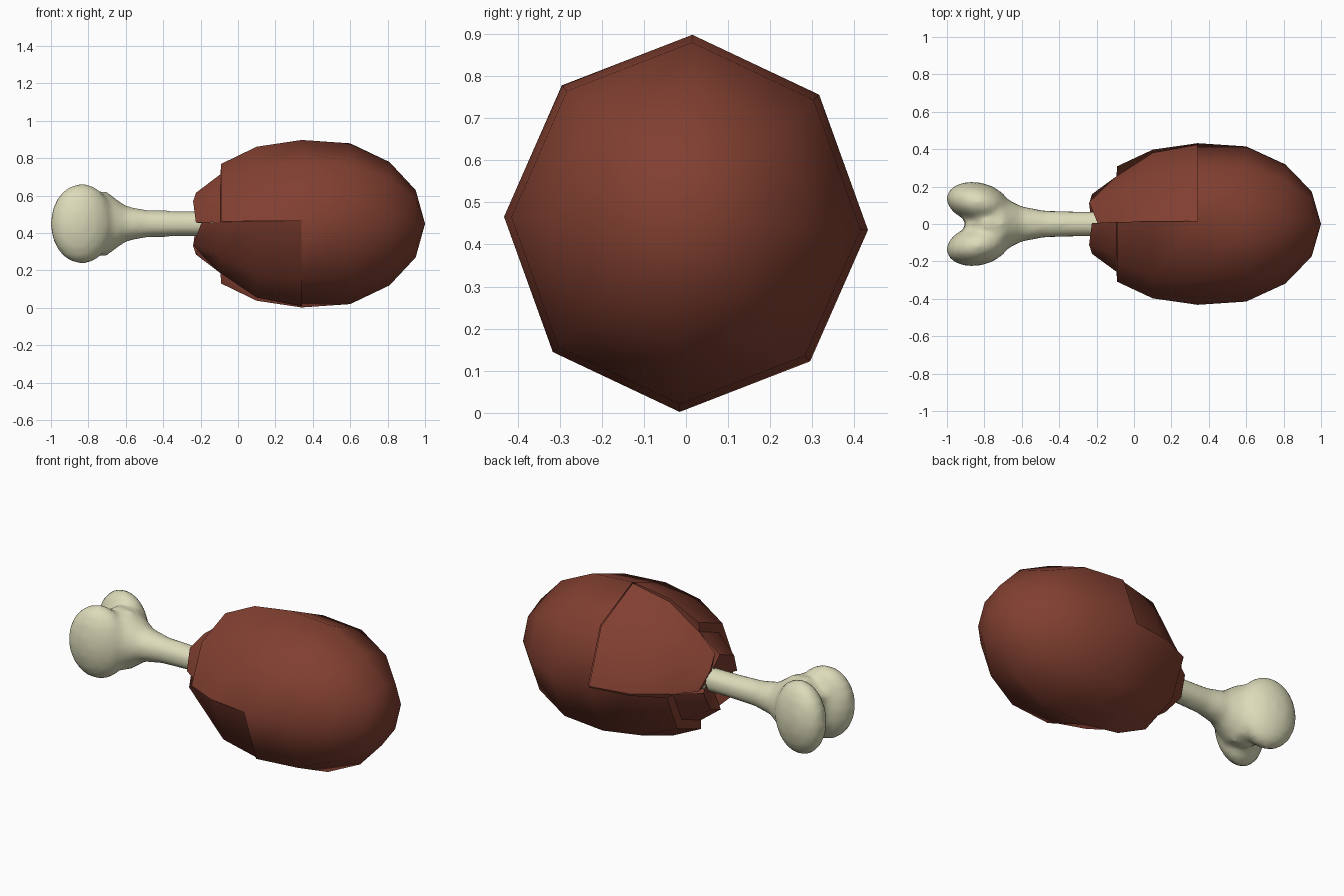
import bpy, bmesh, math
from mathutils import Matrix, Vector

cube = bpy.data.objects.get("Cube")
if cube:
    bpy.data.objects.remove(cube)

AXIS = 0.45            # height of the long axis
SIDES = 8
START = math.radians(88)


def material(name, color):
    m = bpy.data.materials.new(name)
    m.use_nodes = True
    m.diffuse_color = color
    m.node_tree.nodes["Principled BSDF"].inputs["Base Color"].default_value = color
    return m


meat = material("roasted brown", (0.22, 0.05, 0.03, 1))
bone = material("bone cream", (0.72, 0.71, 0.49, 1))


def finish(bm, name, mat, angle=50):
    me = bpy.data.meshes.new(name)
    bm.to_mesh(me)
    bm.free()
    ob = bpy.data.objects.new(name, me)
    bpy.context.collection.objects.link(ob)
    me.materials.append(mat)
    bpy.ops.object.select_all(action="DESELECT")
    ob.select_set(True)
    bpy.context.view_layer.objects.active = ob
    bpy.ops.object.shade_smooth_by_angle(angle=math.radians(angle))
    return ob


def sector(bm, profile, first, count, ridge_x=None):
    """Turn an (x, radius) profile about the long axis over some of the sides."""
    rings = []
    for i in range(first, first + count + 1):
        a = START + i * math.tau / SIDES
        pts = []
        for k, (x, r) in enumerate(profile):
            # the torn rim steps back at the quarter edges
            if ridge_x is not None and k == len(profile) - 2 and i % 2 == 0:
                x = ridge_x
            pts.append(bm.verts.new((x, 0.965 * r * math.cos(a), AXIS + r * math.sin(a))))
        rings.append(pts)
    for a, b in zip(rings, rings[1:]):
        for k in range(len(profile) - 1):
            bm.faces.new((a[k], a[k + 1], b[k + 1], b[k]))


def clean(bm):
    bmesh.ops.remove_doubles(bm, verts=bm.verts, dist=0.0005)
    bmesh.ops.recalc_face_normals(bm, faces=bm.faces)


# Rounded end of the meat, with the two long skin quarters
bm = bmesh.new()
sector(bm, [(1, 0), (0.95, 0.18), (0.81, 0.33), (0.6, 0.43), (0.34, 0.448)], 0, SIDES)
for first in (0, 4):
    sector(bm, [(0.34, 0.448), (0.1, 0.412), (-0.09, 0.32), (-0.095, 0.25)], first, 2)
clean(bm)
finish(bm, "meat_skin", meat)

# Sunken meat quarters, torn around the bone
for name, first, ridge in (("upper_front_meat", 0, -0.225), ("upper_back_meat", 6, -0.195),
                           ("lower_front_meat", 2, -0.195), ("lower_back_meat", 4, -0.225)):
    bm = bmesh.new()
    sector(bm, [(0.34, 0.44), (0.1, 0.395), (-0.1, 0.26), (-0.24, 0.165), (-0.17, 0.05)],
           first, 2, ridge)
    clean(bm)
    # outward normals
    for f in bm.faces:
        c = f.calc_center_median()
        if f.normal.dot(Vector((c.x - 0.3, c.y, c.z - AXIS))) < 0:
            f.normal_flip()
    finish(bm, name, meat)

# Bone: flared shaft and two knuckles, blended into one surface
bm = bmesh.new()
stations = [(-0.1, 0.068, 0.068), (-0.3, 0.068, 0.068), (-0.48, 0.073, 0.073),
            (-0.6, 0.095, 0.095), (-0.7, 0.145, 0.17), (-0.8, 0.15, 0.18), (-0.9, 0.05, 0.1)]
rings = []
for x, ry, rz in stations:
    rings.append([bm.verts.new((x, ry * math.cos(t * math.tau / 16),
                                AXIS + rz * math.sin(t * math.tau / 16))) for t in range(16)])
for a, b in zip(rings, rings[1:]):
    for t in range(16):
        bm.faces.new((a[t], a[t - 1], b[t - 1], b[t]))
bm.faces.new(rings[0])
bm.faces.new(rings[-1])
for side in (-1, 1):
    place = (Matrix.Translation((-0.835, 0.115 * side, AXIS))
             @ Matrix.Rotation(math.radians(-12 * side), 4, "Z")
             @ Matrix.Diagonal((0.172, 0.108, 0.215, 1)))
    bmesh.ops.create_uvsphere(bm, u_segments=16, v_segments=10, radius=1, matrix=place)
bmesh.ops.recalc_face_normals(bm, faces=bm.faces)
ob = finish(bm, "bone", bone, 80)
remesh = ob.modifiers.new("blend", "REMESH")
remesh.mode = "VOXEL"
remesh.voxel_size = 0.02
remesh.use_smooth_shade = True
smooth = ob.modifiers.new("soften", "SMOOTH")
smooth.factor = 0.5
smooth.iterations = 4
